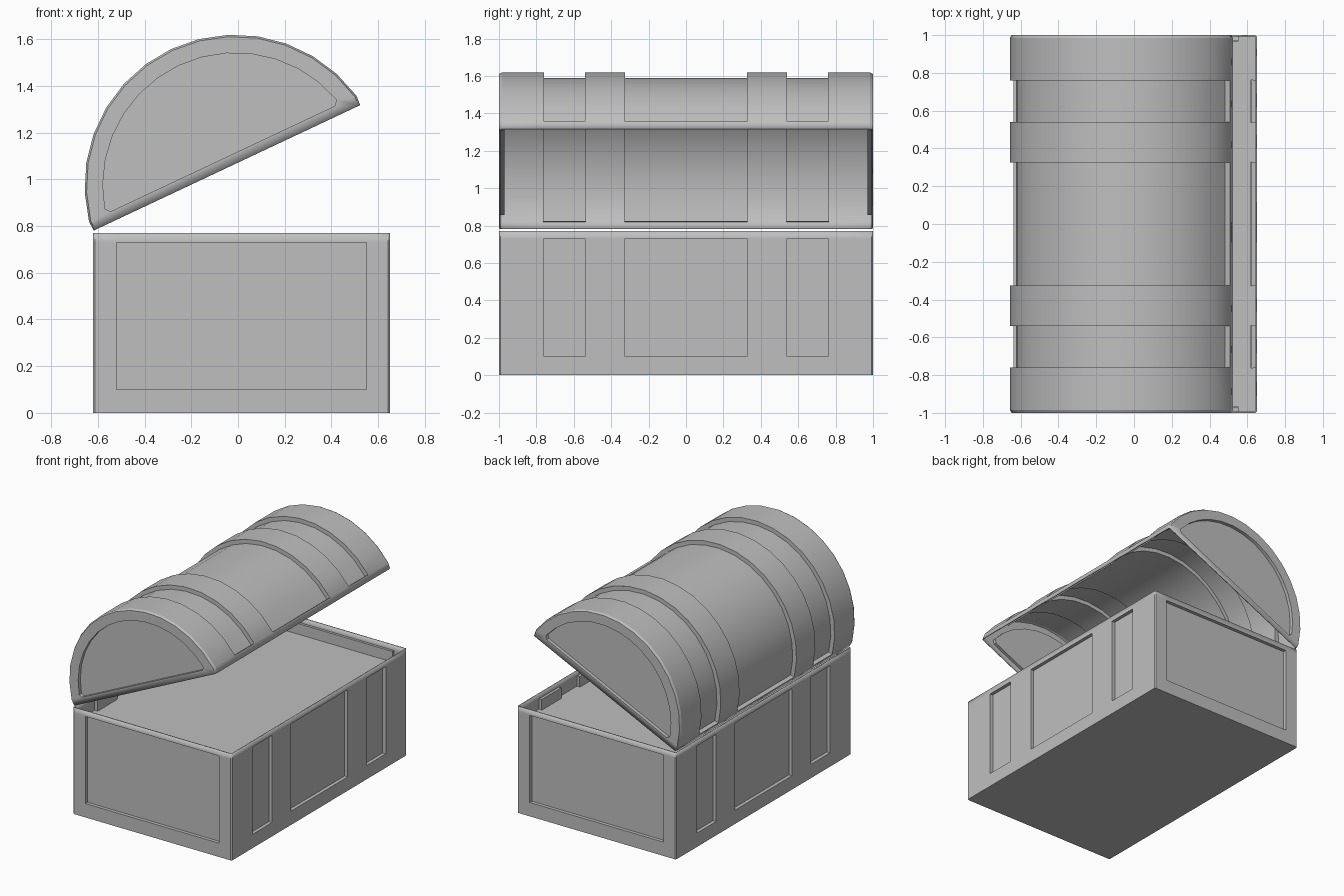
import bpy, bmesh, math
from mathutils import Vector

old = bpy.data.objects.get("Cube")
if old:
    bpy.data.objects.remove(old, do_unlink=True)

grey = bpy.data.materials.new("plain grey")
grey.use_nodes = True
GREY = (0.52, 0.52, 0.52, 1)
grey.diffuse_color = GREY
grey.node_tree.nodes["Principled BSDF"].inputs["Base Color"].default_value = GREY

BAYS = [(-0.76, -0.54), (-0.325, 0.325), (0.54, 0.76)]   # recessed bays along the length
CUTS = [c for bay in BAYS for c in bay]
X0, X1, HEIGHT = -0.62, 0.65, 0.77
PANEL_X, PANEL_Z = (-0.52, 0.55), (0.10, 0.73)
DEPTH, WALL = 0.025, 0.008


def inside(value, span):
    return span[0] < value < span[1]


def in_bay(y):
    return any(inside(y, bay) for bay in BAYS)


def recess(bm, faces, move):
    """Push a patch of faces in, leaving straight side walls."""
    result = bmesh.ops.extrude_face_region(bm, geom=faces)["geom"]
    leftover = [f for f in faces if f.is_valid]
    if leftover:
        bmesh.ops.delete(bm, geom=leftover, context="FACES")
    for v in result:
        if isinstance(v, bmesh.types.BMVert):
            v.co = move(v.co)


def finish(bm, name, thickness=0):
    bmesh.ops.recalc_face_normals(bm, faces=bm.faces)
    mesh = bpy.data.meshes.new(name)
    bm.to_mesh(mesh)
    bm.free()
    mesh.materials.append(grey)
    obj = bpy.data.objects.new(name, mesh)
    bpy.context.collection.objects.link(obj)
    if thickness:
        shell = obj.modifiers.new("Shell", "SOLIDIFY")
        shell.thickness = thickness
        shell.offset = -1
    bpy.ops.object.select_all(action="DESELECT")
    obj.select_set(True)
    bpy.context.view_layer.objects.active = obj
    bpy.ops.object.shade_smooth_by_angle(angle=math.radians(25))
    return obj


# Chest body: open box with recessed panels on all four sides
bm = bmesh.new()
bmesh.ops.create_cube(bm, size=1)
for v in bm.verts:
    v.co = ((X0 + X1) / 2 + v.co.x * (X1 - X0), v.co.y * 2, (v.co.z + 0.5) * HEIGHT)
bm.normal_update()
top = [f for f in bm.faces if f.normal.z > 0.9]
corners = [e for e in bm.edges if abs(e.verts[0].co.z - e.verts[1].co.z) > 0.5]
bmesh.ops.delete(bm, geom=top, context="FACES_ONLY")
bmesh.ops.bevel(bm, geom=corners, offset=0.008, segments=1, affect="EDGES")
slices = [(Vector((0, y, 0)), (0, 1, 0)) for y in CUTS]
slices += [(Vector((x, 0, 0)), (1, 0, 0)) for x in PANEL_X]
slices += [(Vector((0, 0, z)), (0, 0, 1)) for z in PANEL_Z]
for point, normal in slices:
    bmesh.ops.bisect_plane(bm, geom=bm.verts[:] + bm.edges[:] + bm.faces[:],
                           plane_co=point, plane_no=normal)
bm.normal_update()
for axis in (Vector((1, 0, 0)), Vector((-1, 0, 0)), Vector((0, 1, 0)), Vector((0, -1, 0))):
    patch = []
    for f in bm.faces:
        c = f.calc_center_median()
        if f.normal.dot(axis) > 0.99 and inside(c.z, PANEL_Z):
            if (in_bay(c.y) if axis.x else inside(c.x, PANEL_X)):
                patch.append(f)
    recess(bm, patch, lambda co, a=axis: co - a * DEPTH)
finish(bm, "chest_body", WALL)

# Inner floor: sheet notched around the panels that bulge inward
bm = bmesh.new()
GAP = WALL + DEPTH
xs = [X0 + WALL, X0 + GAP, *PANEL_X, X1 - GAP, X1 - WALL]
ys = [-1 + WALL, -1 + GAP, *CUTS, 1 - GAP, 1 - WALL]
for i, (xa, xb) in enumerate(zip(xs, xs[1:])):
    for j, (ya, yb) in enumerate(zip(ys, ys[1:])):
        side = i in (0, len(xs) - 2) and in_bay((ya + yb) / 2)
        end = j in (0, len(ys) - 2) and inside((xa + xb) / 2, PANEL_X)
        if not (side or end):
            bm.faces.new([bm.verts.new((x, y, 0.66))
                          for x, y in ((xa, ya), (xb, ya), (xb, yb), (xa, yb))])
bmesh.ops.remove_doubles(bm, verts=bm.verts, dist=0.001)
finish(bm, "inner_floor")

# Domed lid: arc profile lofted along y, with recessed bays and end panels
RADIUS, AXIS_Z, STEPS = 0.645, -0.083, 14


def profile(radius, start, foot_x, foot_z):
    angles = [math.radians(start + (180 - 2 * start) * i / STEPS) for i in range(STEPS + 1)]
    arc = [(radius * math.cos(a), AXIS_Z + radius * math.sin(a)) for a in angles]
    return [(foot_x, foot_z)] + arc + [(-foot_x, foot_z)]


def ring(bm, points, y):
    return [bm.verts.new((x, y, z)) for x, z in points]


def bridge(bm, a, b, closed=False):
    n = len(a)
    return [bm.faces.new((a[i], a[(i + 1) % n], b[(i + 1) % n], b[i]))
            for i in range(n if closed else n - 1)]


bm = bmesh.new()
outer = profile(RADIUS, 11.25, 0.63, 0)
rim = profile(RADIUS - 0.008, 11.25, 0.622, 0)
panel = profile(RADIUS - 0.078, 15, 0.53, 0.043)
stations = [-0.985, *CUTS, 0.985]
rings = [ring(bm, rim, -1)] + [ring(bm, outer, y) for y in stations] + [ring(bm, rim, 1)]
bays = []
for a, b in zip(rings, rings[1:]):
    strip = bridge(bm, a, b)
    if in_bay((a[0].co.y + b[0].co.y) / 2):
        bays.append(strip[1:-1])
end_faces = []
for edge_ring, y in ((rings[0], -1), (rings[-1], 1)):
    inner = ring(bm, panel, y)
    bridge(bm, edge_ring, inner, closed=True)
    end_faces.append((bm.faces.new(inner), y))
bmesh.ops.recalc_face_normals(bm, faces=bm.faces)
shrink = (RADIUS - 0.03) / RADIUS
for patch in bays:
    recess(bm, patch, lambda co: Vector((co.x * shrink, co.y,
                                         AXIS_Z + (co.z - AXIS_Z) * shrink)))
for face, y in end_faces:
    recess(bm, [face], lambda co, s=y: co - Vector((0, s * DEPTH, 0)))
lid = finish(bm, "domed_lid", WALL)
lid.location = (-0.047, 0, 1.049)
lid.rotation_euler.y = math.radians(-25.2)
